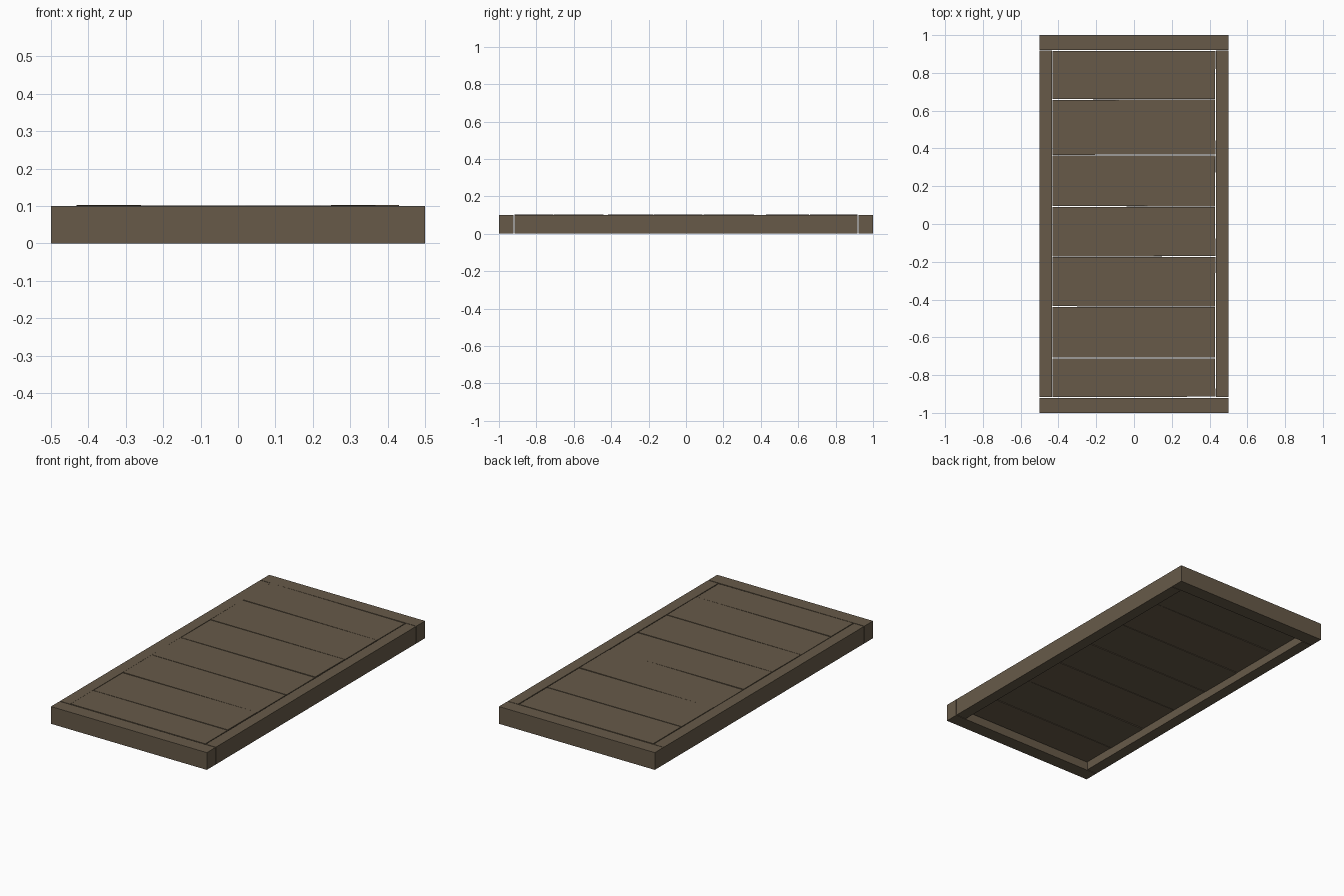
import bpy, bmesh, math
from mathutils import Matrix, Vector

if "Cube" in bpy.data.objects:
    bpy.data.objects.remove(bpy.data.objects["Cube"])

wood = bpy.data.materials.new("weathered brown wood")
wood.diffuse_color = (0.135, 0.102, 0.066, 1)
wood.use_nodes = True
wood.node_tree.nodes["Principled BSDF"].inputs["Base Color"].default_value = wood.diffuse_color


def board(name, lo, hi, turn=0.0, tilt_x=0.0, tilt_y=0.0):
    """Box between two corners, nudged by small angles in degrees."""
    lo, hi = Vector(lo), Vector(hi)
    size = hi - lo
    bm = bmesh.new()
    bmesh.ops.create_cube(bm, size=1.0)
    bmesh.ops.scale(bm, vec=size, verts=bm.verts)
    mesh = bpy.data.meshes.new(name)
    bm.to_mesh(mesh)
    bm.free()
    mesh.materials.append(wood)
    ob = bpy.data.objects.new(name, mesh)
    bpy.context.collection.objects.link(ob)
    rot = (Matrix.Rotation(math.radians(turn), 4, 'Z')
           @ Matrix.Rotation(math.radians(tilt_y), 4, 'Y')
           @ Matrix.Rotation(math.radians(tilt_x), 4, 'X'))
    ob.matrix_world = Matrix.Translation((lo + hi) / 2) @ rot
    return ob


# Outer frame: two end rails over the full width, two side rails between them
board("front_rail", (-0.5, -1, 0), (0.5, -0.921, 0.1))
board("back_rail", (-0.5, 0.921, 0), (0.5, 1, 0.1))
for side, s in (("left", -1), ("right", 1)):
    xs = sorted((s * 0.435, s * 0.5))
    board(side + "_rail", (xs[0], -0.917, 0), (xs[1], 0.918, 0.1))

# Cross planks, slightly uneven, set flush with the top of the frame
edges = [-0.917, -0.71, -0.438, -0.173, 0.092, 0.365, 0.66, 0.918]
turns = [0.1, 0.0, -0.12, 0.12, -0.1, 0.08, -0.1]
tilts_x = [0.1, -0.15, 0.15, -0.1, -0.2, 0.2, -0.1]
tilts_y = [0.1, -0.12, 0.1, 0.15, -0.15, 0.1, 0.2]
for i, (a, b) in enumerate(zip(edges, edges[1:])):
    board(f"plank_{i + 1}", (-0.432, a + 0.002, 0.046),
          (0.430, b - 0.002, 0.101), turns[i], tilts_x[i], tilts_y[i])
